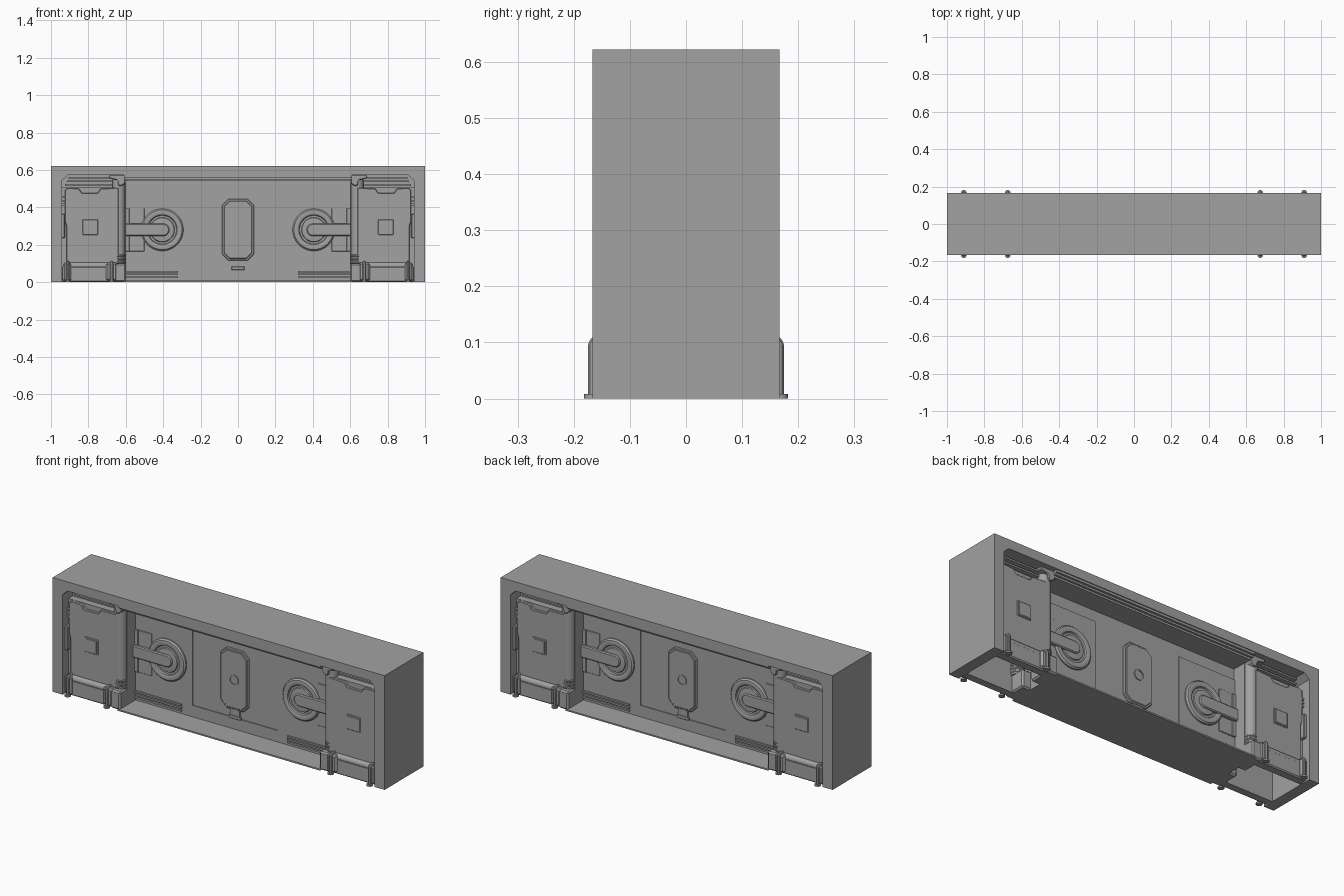
import bpy, bmesh, math
from mathutils import Matrix, Vector

if "Cube" in bpy.data.objects:
    bpy.data.objects.remove(bpy.data.objects["Cube"])

grey = bpy.data.materials.new("concrete_grey")
grey.diffuse_color = (0.36, 0.36, 0.36, 1)
grey.use_nodes = True
grey.node_tree.nodes["Principled BSDF"].inputs["Base Color"].default_value = grey.diffuse_color


def finish(ob, mirror="xy", bevel=0, smooth=False):
    ob.data.materials.clear()
    ob.data.materials.append(grey)
    if smooth:
        bpy.ops.object.select_all(action='DESELECT')
        ob.select_set(True)
        bpy.context.view_layer.objects.active = ob
        bpy.ops.object.shade_smooth_by_angle(angle=math.radians(35))
    if bevel:
        m = ob.modifiers.new("bevel", 'BEVEL')
        m.width, m.segments = bevel, 1
    if mirror:
        m = ob.modifiers.new("mirror", 'MIRROR')
        m.use_axis = ("x" in mirror, "y" in mirror, False)
        m.use_mirror_merge = False
    return ob


def from_bm(name, bm, **kw):
    bmesh.ops.recalc_face_normals(bm, faces=bm.faces)
    me = bpy.data.meshes.new(name)
    bm.to_mesh(me)
    bm.free()
    ob = bpy.data.objects.new(name, me)
    bpy.context.collection.objects.link(ob)
    return finish(ob, **kw)


def prism(name, pts, y0, y1, **kw):
    """Extrude an x-z outline from y0 to y1."""
    bm = bmesh.new()
    f = bm.faces.new([bm.verts.new((x, y0, z)) for x, z in pts])
    g = bmesh.ops.extrude_face_region(bm, geom=[f])["geom"]
    bmesh.ops.translate(bm, vec=(0, y1 - y0, 0), verts=[v for v in g if isinstance(v, bmesh.types.BMVert)])
    return from_bm(name, bm, **kw)


def box(name, x0, x1, y0, y1, z0, z1, **kw):
    return prism(name, [(x0, z0), (x1, z0), (x1, z1), (x0, z1)], y0, y1, **kw)


def lathe(name, centre, axis, profile, steps=40, **kw):
    """Revolve (radius, distance) points around an axis through centre."""
    bm = bmesh.new()
    rot = Vector((0, 0, 1)).rotation_difference(Vector(axis)).to_matrix().to_4x4()
    rings = [[bm.verts.new((r * math.cos(2 * math.pi * i / steps), r * math.sin(2 * math.pi * i / steps), h))
              for i in range(steps)] for r, h in profile]
    for a, b in zip(rings, rings[1:]):
        for i in range(steps):
            j = (i + 1) % steps
            bm.faces.new((a[i], a[j], b[j], b[i]))
    bm.faces.new(rings[0])
    bm.faces.new(rings[-1])
    bm.transform(Matrix.Translation(centre) @ rot)
    return from_bm(name, bm, smooth=True, **kw)


def pipe(name, pts, r, **kw):
    cu = bpy.data.curves.new(name, 'CURVE')
    cu.dimensions, cu.bevel_depth, cu.bevel_resolution, cu.use_fill_caps = '3D', r, 3, True
    sp = cu.splines.new('POLY')
    sp.points.add(len(pts) - 1)
    for p, co in zip(sp.points, pts):
        p.co = (*co, 1)
    ob = bpy.data.objects.new(name, cu)
    bpy.context.collection.objects.link(ob)
    bpy.ops.object.select_all(action='DESELECT')
    ob.select_set(True)
    bpy.context.view_layer.objects.active = ob
    bpy.ops.object.convert(target='MESH')
    return finish(bpy.context.object, smooth=True, **kw)


# Outer portal frame and thin threshold
inner = [(0.94, 0), (0.94, 0.545), (0.91, 0.572)]
prism("portal_frame", [(-1, 0), (-1, 0.622), (1, 0.622), (1, 0)] + inner
      + [(-x, z) for x, z in reversed(inner)], -0.167, 0.167, mirror="")
box("threshold", -0.61, 0.61, -0.165, 0.165, 0, 0.008, mirror="")
# Stepped lintel over the gate
for y, z in ((0.162, 0.56), (0.15, 0.55), (0.138, 0.54)):
    box("lintel_step", -0.61, 0.61, -y, y, z, 0.575, mirror="")

# Gate slab with a raised lower surround around the middle leaf
box("gate_slab", -0.61, 0.61, -0.02, 0.02, 0, 0.565, mirror="")
prism("gate_surround", [(-0.61, 0), (0.61, 0), (0.61, 0.48), (0.257, 0.48), (0.257, 0.07),
      (-0.257, 0.07), (-0.257, 0.48), (-0.61, 0.48)], -0.025, -0.019, mirror="y")

# Central chamfered hatch, boss and latch
def octagon(w, z0, z1, c):
    return [(-w + c, z0), (w - c, z0), (w, z0 + c), (w, z1 - c), (w - c, z1), (-w + c, z1), (-w, z1 - c), (-w, z0 + c)]
prism("hatch_rim", octagon(0.086, 0.115, 0.445, 0.035), -0.03, -0.018, mirror="y", bevel=0.004)
prism("hatch_plate", octagon(0.076, 0.125, 0.435, 0.031), -0.034, -0.028, mirror="y", bevel=0.003)
lathe("hatch_boss", (0, -0.033, 0.28), (0, -1, 0),
      [(0.028, 0), (0.028, 0.006), (0.021, 0.006), (0.021, 0.003)], mirror="y")
box("latch", -0.036, 0.036, -0.03, -0.018, 0.065, 0.085, mirror="y", bevel=0.003)
box("latch_stem", -0.03, 0.03, -0.028, -0.018, 0.08, 0.12, mirror="y")

# Round locks with arms on each leaf
lathe("lock_ring", (0.405, -0.024, 0.28), (0, -1, 0),
      [(0.113, 0), (0.113, 0.008), (0.106, 0.016), (0.092, 0.019), (0.08, 0.014), (0.076, 0.007),
       (0.066, 0.007), (0.063, 0.013), (0.048, 0.015)], steps=48)
arm = [(0.61, 0.247), (0.61, 0.313)] + [(0.4 + 0.033 * math.cos(a), 0.28 + 0.033 * math.sin(a))
       for a in [math.pi * (0.5 + k / 12) for k in range(13)]]
prism("lock_arm", arm, -0.047, -0.02, bevel=0.005)
box("lock_back_plate", 0.5, 0.61, -0.029, -0.02, 0.165, 0.395, bevel=0.002)
box("lock_side_strip", 0.58, 0.61, -0.034, -0.02, 0.165, 0.395, bevel=0.002)
# Vent slats at the foot of the leaves
for z in (0.022, 0.037, 0.052):
    box("vent_slat", 0.32, 0.61, -0.034, -0.02, z, z + 0.009)

# Hollow pillar shell, open underneath, with a pocket at the top
box("pillar_face", 0.61, 0.942, -0.117, -0.105, 0, 0.505)
box("pocket_shelf", 0.61, 0.942, -0.115, -0.07, 0.497, 0.505)
box("pocket_back", 0.61, 0.942, -0.08, -0.07, 0.5, 0.575)
box("pillar_side", 0.6, 0.612, -0.098, 0.098, 0, 0.572, mirror="x")
for i, z in enumerate((0.515, 0.535, 0.553)):
    box("pocket_rib", 0.66, 0.925 - 0.01 * i, -0.09 - 0.012 * i, -0.07, z, z + 0.009)

# Pillar access panel with scalloped top and square window
prism("access_panel", [(0.638, 0.1), (0.918, 0.1), (0.918, 0.3), (0.926, 0.33), (0.926, 0.49), (0.91, 0.505),
      (0.85, 0.5), (0.835, 0.478), (0.75, 0.478), (0.735, 0.5), (0.638, 0.505)], -0.132, -0.11, bevel=0.003)
box("window_frame", 0.748, 0.832, -0.137, -0.13, 0.253, 0.335, bevel=0.003)
box("window_plate", 0.757, 0.823, -0.139, -0.135, 0.262, 0.326)
box("side_grip", 0.925, 0.947, -0.145, -0.11, 0.235, 0.365, bevel=0.004)
for z in (0.41, 0.43, 0.45):
    box("edge_rib", 0.915, 0.942, -0.128, -0.11, z, z + 0.01)

# Rounded inner column with collars and head bracket
lathe("column", (0.637, -0.097, 0.09), (0, 0, 1), [(0.034, 0), (0.034, 0.46)], steps=24)
for z in (0.1, 0.118, 0.136):
    lathe("column_collar", (0.637, -0.097, z), (0, 0, 1),
          [(0.034, 0), (0.037, 0.003), (0.037, 0.009), (0.034, 0.012)], steps=24)
prism("head_bracket", [(0.603, 0.53), (0.62, 0.515), (0.64, 0.515), (0.645, 0.545), (0.69, 0.555),
      (0.69, 0.573), (0.603, 0.573)], -0.14, -0.06, bevel=0.004)

# Pillar foot: plinth, rolled top, inner block and clamps
box("foot_plinth", 0.605, 0.938, -0.15, -0.105, 0, 0.085, bevel=0.006)
lathe("foot_roll", (0.69, -0.133, 0.088), (1, 0, 0), [(0.018, 0), (0.018, 0.215)], steps=20)
box("foot_inner_block", 0.6, 0.662, -0.158, -0.03, 0, 0.1, bevel=0.008)
box("inner_clamp", 0.645, 0.705, -0.162, -0.105, 0.006, 0.105, bevel=0.01)
box("outer_clamp", 0.893, 0.935, -0.162, -0.105, 0.006, 0.105, bevel=0.008)

# Bent pipes with ground flanges
for x in (0.675, 0.91):
    bend = [(x, -0.154 - 0.012 * math.sin(a), 0.093 + 0.012 * math.cos(a))
            for a in [math.pi / 2 * k / 6 for k in range(7)]]
    pipe("foot_pipe", [(x, -0.11, 0.105)] + bend + [(x, -0.166, 0)], 0.009)
    lathe("pipe_flange", (x, -0.166, 0), (0, 0, 1), [(0.016, 0), (0.016, 0.008)], steps=20)
